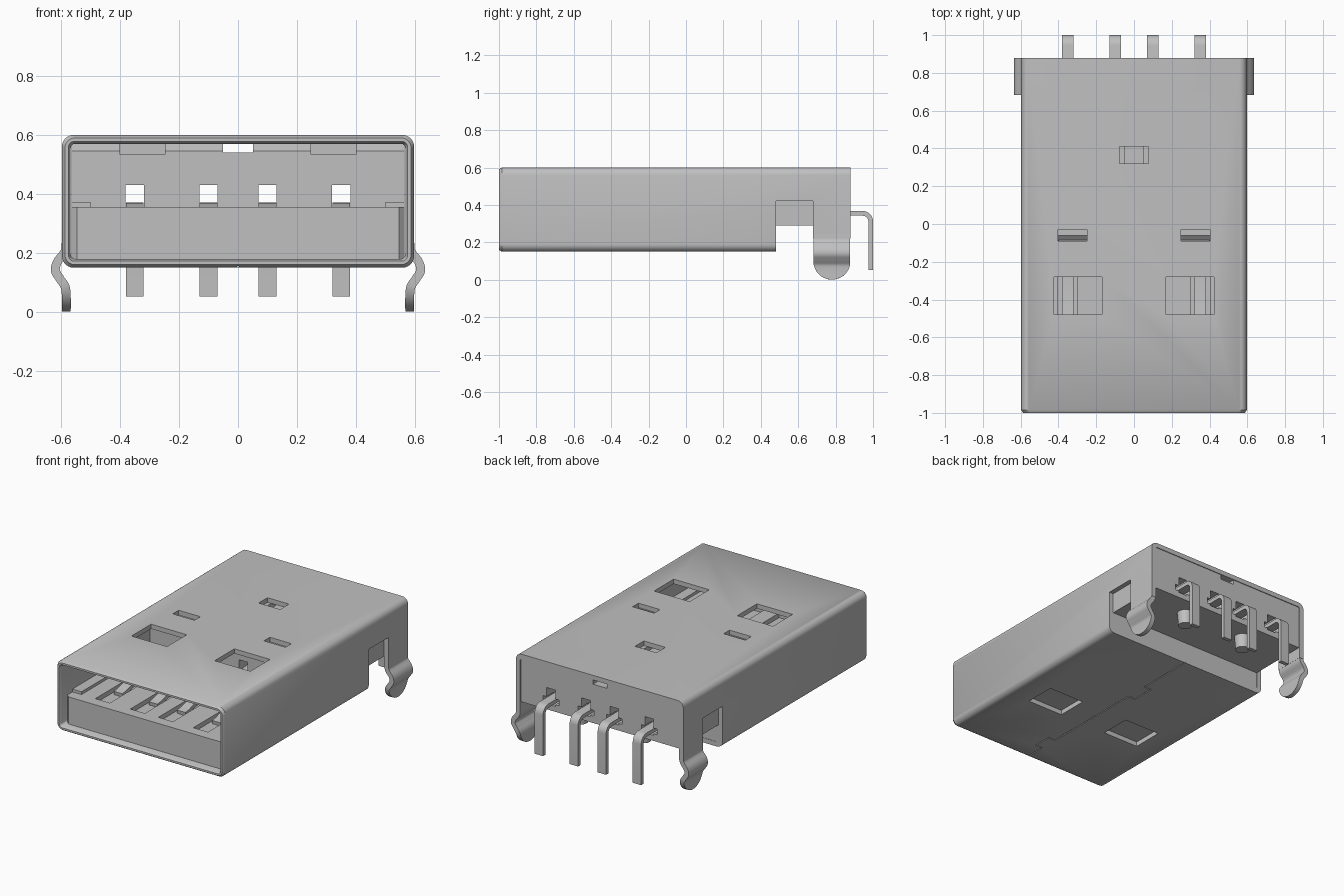
import bpy, bmesh, math
from mathutils import Vector

if "Cube" in bpy.data.objects:
    bpy.data.objects.remove(bpy.data.objects["Cube"])

metal = bpy.data.materials.new("grey_metal")
metal.use_nodes = True
GREY = (0.53, 0.53, 0.53, 1)
metal.diffuse_color = GREY
metal.node_tree.nodes["Principled BSDF"].inputs["Base Color"].default_value = GREY


def make(name, bm):
    bmesh.ops.recalc_face_normals(bm, faces=bm.faces)
    mesh = bpy.data.meshes.new(name)
    bm.to_mesh(mesh)
    bm.free()
    mesh.materials.append(metal)
    obj = bpy.data.objects.new(name, mesh)
    bpy.context.collection.objects.link(obj)
    return obj


def select(obj):
    bpy.ops.object.select_all(action="DESELECT")
    obj.select_set(True)
    bpy.context.view_layer.objects.active = obj


def smooth(obj):
    select(obj)
    bpy.ops.object.shade_smooth_by_angle(angle=math.radians(35))


def box(name, x, y, z):
    bm = bmesh.new()
    bmesh.ops.create_cube(bm, size=1)
    for v in bm.verts:
        v.co = [r[0] if c < 0 else r[1] for c, r in zip(v.co, (x, y, z))]
    return make(name, bm)


def cut(obj, x, y, z):
    """Remove a box-shaped volume from an object."""
    cutter = box("cutter", x, y, z)
    cutter.hide_render = True
    mod = obj.modifiers.new("cut", "BOOLEAN")
    mod.operation, mod.solver, mod.object = "DIFFERENCE", "EXACT", cutter
    select(obj)
    bpy.ops.object.modifier_apply(modifier=mod.name)
    bpy.data.objects.remove(cutter)


def around(c, half):
    return (c - half, c + half)


def ring(bm, y, inset, radius):
    """Rounded rectangle outline of the shell at depth y."""
    hw, hh = 0.597 - inset - radius, 0.225 - inset - radius
    verts = []
    for i, (sx, sz) in enumerate(((1, 1), (-1, 1), (-1, -1), (1, -1))):
        for k in range(7):
            a = math.radians(90 * i + 15 * k)
            verts.append(bm.verts.new((sx * hw + radius * math.cos(a), y,
                                       0.375 + sz * hh + radius * math.sin(a))))
    return verts


def ribbon(name, rows, thickness):
    """Strip through pairs of points, given thickness evenly to both sides."""
    bm = bmesh.new()
    pairs = [[bm.verts.new(p) for p in row] for row in rows]
    for a, b in zip(pairs, pairs[1:]):
        bm.faces.new((a[0], a[1], b[1], b[0]))
    obj = make(name, bm)
    mod = obj.modifiers.new("thickness", "SOLIDIFY")
    mod.thickness, mod.offset, mod.use_even_offset = thickness, 0, True
    select(obj)
    bpy.ops.object.modifier_apply(modifier=mod.name)
    smooth(obj)
    return obj


def curve_points(pts, steps):
    """Smooth path through control points."""
    p = [Vector(q) for q in pts]
    p = [p[0] * 2 - p[1]] + p + [p[-1] * 2 - p[-2]]
    out = []
    for a, b, c, d in zip(p, p[1:], p[2:], p[3:]):
        for i in range(steps):
            t = i / steps
            out.append(0.5 * (2 * b + (c - a) * t + (2 * a - 5 * b + 4 * c - d) * t * t
                              + (3 * b - 3 * c + d - a) * t ** 3))
    return out + [p[-2]]


# Folded metal shell: a rounded tube with a softened front rim
bm = bmesh.new()
rings = [ring(bm, *r) for r in ((-1, 0.01, 0.035), (-0.985, 0, 0.04), (0.88, 0, 0.04),
                                (0.88, 0.03, 0.015), (-0.985, 0.03, 0.015), (-1, 0.022, 0.02))]
for a, b in zip(rings, rings[1:] + rings[:1]):
    for i in range(len(a)):
        j = (i + 1) % len(a)
        bm.faces.new((a[i], a[j], b[j], b[i]))
shell = make("metal_shell", bm)

# Open underside at the rear, with side notches in front of the legs
cut(shell, (-1, 1), (0.48, 0.68), (0, 0.42))
cut(shell, (-1, 1), (0.67, 1), (0, 0.22))

# Windows in the shell
for s in (-1, 1):
    for z in ((0.1, 0.2), (0.55, 0.7)):
        cut(shell, around(s * 0.297, 0.127), (-0.48, -0.28), z)
    cut(shell, around(s * 0.325, 0.077), (-0.09, -0.03), (0.55, 0.7))
cut(shell, around(0, 0.077), (0.32, 0.41), (0.55, 0.7))

# Fine interlocking seam along the underside
GAP = 0.003
for y0, y1, x in ((-1.1, -0.86, 0), (-0.86, -0.74, 0.05), (-0.74, -0.05, 0),
                  (-0.05, 0.1, -0.05), (0.1, 0.5, 0)):
    cut(shell, around(x, GAP), (y0 - GAP, y1 + GAP), (0.1, 0.155))
    if x:
        for y in (y0, y1):
            cut(shell, (min(x, 0) - GAP, max(x, 0) + GAP), around(y, GAP), (0.1, 0.155))
smooth(shell)

# Insulator: tongue, tall rear body and raised rear underside
profile = ((-0.95, 0.18), (0.478, 0.18), (0.478, 0.29), (0.875, 0.29), (0.875, 0.57),
           (-0.06, 0.57), (-0.09, 0.545), (-0.09, 0.355), (-0.95, 0.355))
bm = bmesh.new()
face = bm.faces.new([bm.verts.new((-0.565, y, z)) for y, z in profile])
ext = bmesh.ops.extrude_face_region(bm, geom=[face])["geom"]
bmesh.ops.translate(bm, vec=(1.13, 0, 0),
                    verts=[g for g in ext if isinstance(g, bmesh.types.BMVert)])
front = [e for e in bm.edges if all(v.co.y < -0.94 for v in e.verts)
         and abs(e.verts[0].co.x - e.verts[1].co.x) < 0.01]
bmesh.ops.bevel(bm, geom=front, offset=0.02, segments=1, affect="EDGES")
core = make("insulator", bm)

PINS = (-0.35, -0.1, 0.1, 0.35)
for x in PINS:
    cut(core, around(x, 0.052), (-0.88, -0.09), (0.325, 0.4))
    cut(core, around(x, 0.031), (-0.2, 1), (0.325, 0.43))
    cut(core, around(x, 0.056), (0.8, 1), (0.335, 0.372))
cut(core, around(0, 0.05), (-0.2, 1), (0.54, 0.6))

# Contacts with a raised bump on the tongue and a bent rear solder leg
path = [(-0.72, 0.335)]
path += [(-0.68 + 0.18 * i / 10, 0.34 + 0.018 * math.sin(math.pi * i / 10)) for i in range(11)]
path += [(-0.1, 0.34), (0.0, 0.355), (0.945, 0.355)]
path += [(0.945 + 0.0425 * math.sin(a), 0.3125 + 0.0425 * math.cos(a))
         for a in (math.radians(15 * k) for k in range(1, 7))]
path.append((0.9875, 0.052))
for i, x in enumerate(PINS):
    ribbon(f"contact_pin_{i + 1}", [((x - 0.03, y, z), (x + 0.03, y, z)) for y, z in path], 0.025)

# Springy mounting legs with round ends
leg_path = curve_points(((0.582, 0.24), (0.586, 0.205), (0.612, 0.17), (0.619, 0.14),
                         (0.604, 0.113), (0.586, 0.085), (0.582, 0.05), (0.582, 0.001)), 6)
for s, side in ((1, "left"), (-1, "right")):
    rows = []
    for x, z in leg_path:
        w = 0.098 if z > 0.098 else math.sqrt(max(0.098 ** 2 - (0.098 - z) ** 2, 0.0001))
        rows.append(((s * x, 0.78 - w, z), (s * x, 0.78 + w, z)))
    ribbon(f"{side}_mounting_leg", rows, 0.03)

    # Raised tongue rail, stop tab and locating peg
    box(f"{side}_tongue_rail", tuple(sorted((s * 0.5, s * 0.565))), (-0.88, -0.09), (0.35, 0.373))
    box(f"{side}_stop_tab", around(s * 0.323, 0.078), (-0.12, -0.085), (0.533, 0.572))
    bm = bmesh.new()
    bmesh.ops.create_cone(bm, cap_ends=True, segments=32, radius1=0.042, radius2=0.05, depth=0.09)
    bmesh.ops.translate(bm, verts=bm.verts, vec=(s * 0.225, 0.75, 0.25))
    smooth(make(f"{side}_locating_peg", bm))
